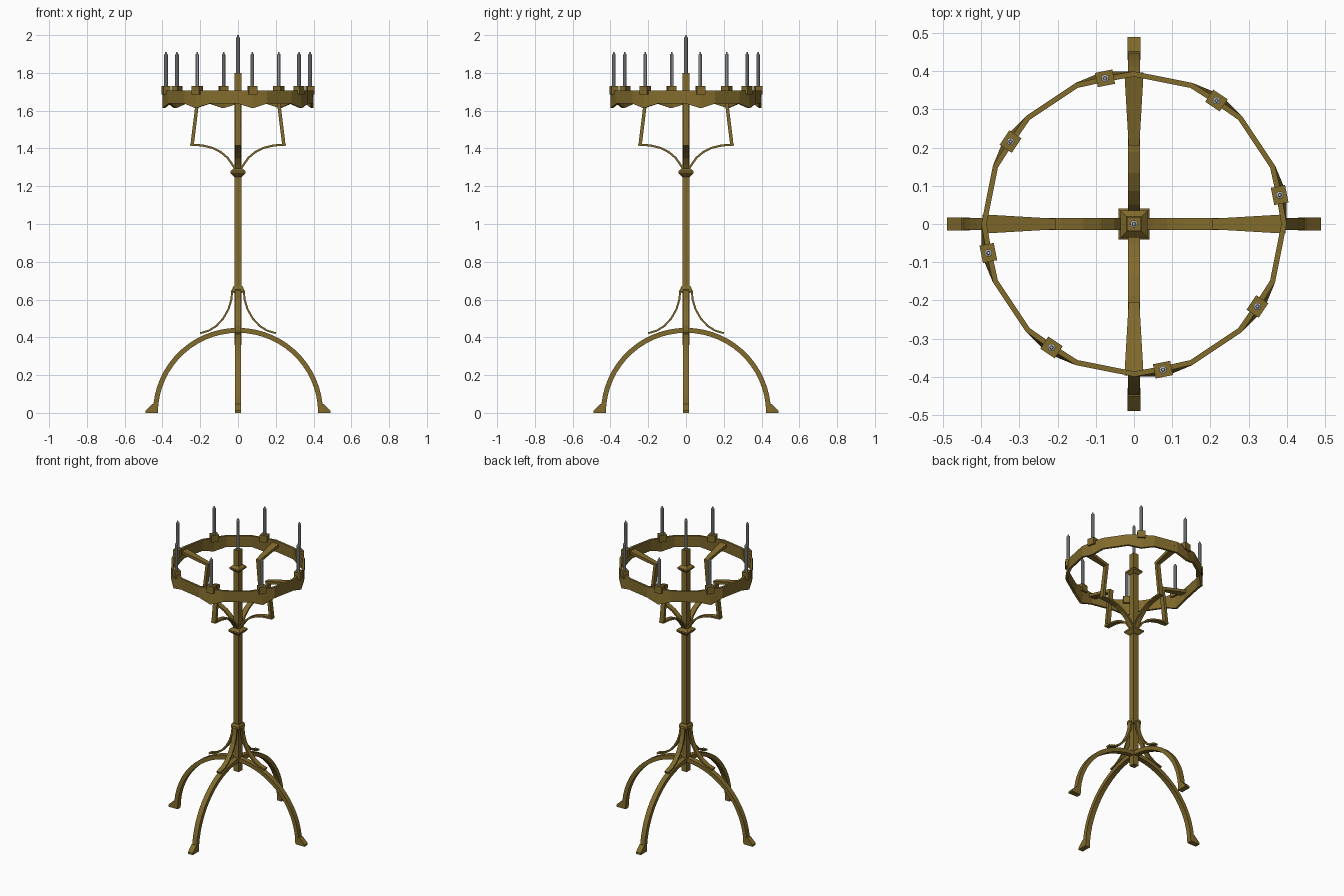
import bpy, bmesh
from math import sin, cos, pi, radians
from mathutils import Vector, Matrix

if "Cube" in bpy.data.objects:
    bpy.data.objects.remove(bpy.data.objects["Cube"])


def material(name, color):
    m = bpy.data.materials.new(name)
    m.diffuse_color = color
    m.use_nodes = True
    m.node_tree.nodes["Principled BSDF"].inputs["Base Color"].default_value = m.diffuse_color
    return m


BRASS = material("aged_brass", (0.22, 0.145, 0.025, 1))
WAX = material("grey_wax", (0.45, 0.46, 0.48, 1))


def make(name, verts, faces, mat, angle=0.0):
    bm = bmesh.new()
    vs = [bm.verts.new(v) for v in verts]
    for f in faces:
        bm.faces.new([vs[i] for i in f])
    bmesh.ops.recalc_face_normals(bm, faces=bm.faces)
    bm.transform(Matrix.Rotation(angle, 4, 'Z'))
    me = bpy.data.meshes.new(name)
    bm.to_mesh(me)
    bm.free()
    me.materials.append(mat)
    ob = bpy.data.objects.new(name, me)
    bpy.context.collection.objects.link(ob)
    return ob


def loft(rings, closed=False):
    """Join equal-sized rings of points into a skin, capped unless closed."""
    n, k = len(rings[0]), len(rings)
    verts = [p for r in rings for p in r]
    faces = []
    for i in range(k if closed else k - 1):
        a, b = i * n, ((i + 1) % k) * n
        faces += [(a + j, a + (j + 1) % n, b + (j + 1) % n, b + j) for j in range(n)]
    if not closed:
        faces += [tuple(range(n)), tuple(range((k - 1) * n, k * n))]
    return verts, faces


def strip(name, path, thick, widths, angle):
    """Flat bar following a path in the radius/height plane."""
    pts = [Vector(p) for p in path]
    if len(widths) == 1:
        widths = widths * len(pts)
    rings = []
    for i, p in enumerate(pts):
        d0 = (p - pts[i - 1]).normalized() if i else (pts[1] - p).normalized()
        d1 = (pts[i + 1] - p).normalized() if i < len(pts) - 1 else d0
        t = (d0 + d1).normalized()
        h = thick / 2 / max(t.dot(d0), 0.4)
        nrm = Vector((-t.y, t.x)) * h
        w = widths[i] / 2
        a, b = p + nrm, p - nrm
        rings.append([(a.x, -w, a.y), (a.x, w, a.y), (b.x, w, b.y), (b.x, -w, b.y)])
    return make(name, *loft(rings), BRASS, angle)


def turned(name, profile, sides, mat, centre=(0, 0), turn=0.0):
    """Stack of regular polygons; radius is to the corners."""
    rings = [[(centre[0] + r * cos(turn + 2 * pi * j / sides),
               centre[1] + r * sin(turn + 2 * pi * j / sides), z)
              for j in range(sides)] for r, z in profile]
    return make(name, *loft(rings), mat)


def square(name, profile):
    return turned(name, [(h * 2 ** 0.5, z) for h, z in profile], 4, BRASS, turn=pi / 4)


def candle(name, x, y, z, top):
    turned(name, [(0.010, z), (0.010, top - 0.012), (0.005, top - 0.010), (0.004, top)],
           10, WAX, (x, y))


# Central pole and collars
square("pole", [(0.018, 0.36), (0.018, 1.80)])
square("lower_collar", [(0.024, 0.635), (0.030, 0.645), (0.030, 0.66), (0.024, 0.672)])
square("middle_collar", [(0.020, 1.25), (0.034, 1.262), (0.041, 1.27), (0.041, 1.28), (0.020, 1.295)])
square("upper_collar", [(0.020, 1.66), (0.036, 1.675), (0.036, 1.685), (0.020, 1.70)])
candle("centre_candle", 0, 0, 1.79, 2.0)

# Four-way symmetric legs, braces and arms
for k in range(4):
    a = k * pi / 2
    arc = [(0.437 * cos(t), 0.437 * sin(t)) for t in (radians(90 - 6 * i) for i in range(15))]
    strip(f"leg_arch_{k}", arc + [(0.437, 0.0)], 0.026, [0.032], a)
    foot = [(0.43, 0), (0.49, 0), (0.49, 0.012), (0.452, 0.048), (0.43, 0.048)]
    make(f"foot_{k}", *loft([[(r, s, z) for r, z in foot] for s in (-0.017, 0.017)]), BRASS, a)
    strip(f"leg_brace_{k}", [(0.022, 0.655), (0.031, 0.645), (0.035, 0.60), (0.05, 0.55),
                             (0.078, 0.50), (0.115, 0.46), (0.155, 0.435), (0.20, 0.422)],
          0.010, [0.030], a)
    strip(f"curved_arm_{k}", [(0.012, 1.285), (0.03, 1.315), (0.055, 1.35), (0.09, 1.38),
                              (0.135, 1.403), (0.19, 1.416), (0.253, 1.42)],
          0.011, [0.032], a)
    strip(f"ring_support_{k}", [(0.243, 1.417), (0.215, 1.645), (0.395, 1.685)],
          0.018, [0.030, 0.028, 0.050], a)

# Sixteen-sided crown band with a pointed drop under each holder
rings = []
for i in range(16):
    a = i * pi / 8
    spots = [(a, 0.40, 0.40, 1.637)]
    if i % 2 == 0:
        spots.append((a + pi / 16, 0.394, 0.408, 1.613))
    for t, top_r, low_r, low_z in spots:
        rings.append([(r * cos(t), r * sin(t), z) for r, z in
                      ((top_r, 1.708), (low_r, low_z), (low_r - 0.014, low_z), (top_r - 0.014, 1.708))])
make("crown_band", *loft(rings, True), BRASS)

# Candle holders and candles around the crown
for k in range(8):
    a = pi / 16 + k * pi / 4
    section = [(0.370, -0.023), (0.408, -0.023), (0.408, 0.023), (0.370, 0.023)]
    box = [[(x, y, z) for x, y in section] for z in (1.685, 1.73)]
    make(f"candle_holder_{k}", *loft(box), BRASS, a)
    candle(f"candle_{k}", 0.389 * cos(a), 0.389 * sin(a), 1.72, 1.91)
